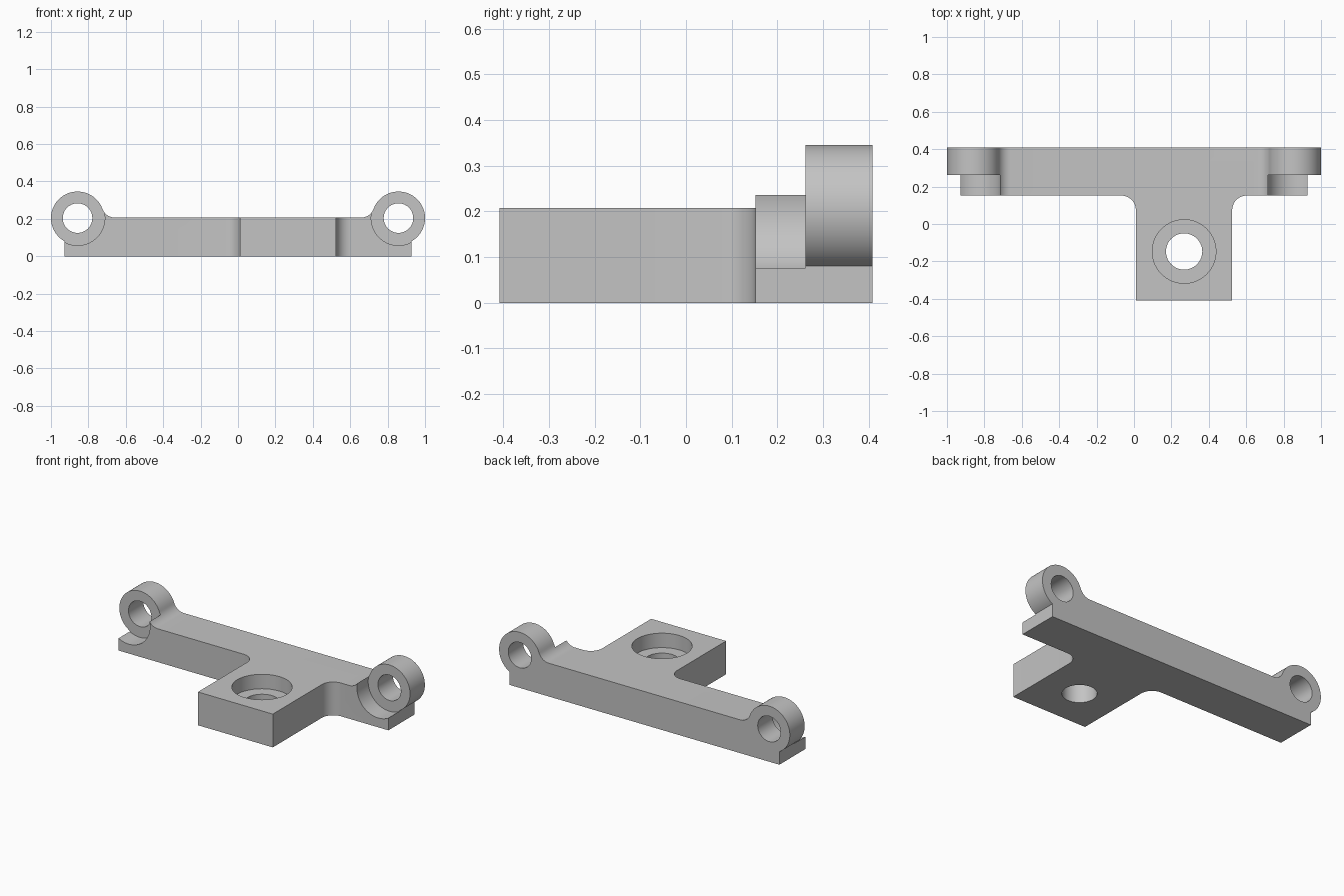
import bpy
import bmesh
from math import sin, cos, pi, sqrt, asin, atan2, radians
from mathutils import Vector, Matrix

cube = bpy.data.objects.get("Cube")
if cube:
    bpy.data.objects.remove(cube, do_unlink=True)

# Main dimensions
THICK = 0.207
BACK, STEP, BAR_FRONT, FRONT = 0.408, 0.262, 0.152, -0.408
END_X = 0.928
RING_X, RING_Z, RING_R, BORE_R, POCKET_R = 0.858, 0.204, 0.142, 0.079, 0.146
FILLET_R = 0.07
STEM_L, STEM_R, CORNER_R = 0.01, 0.525, 0.078
HOLE = (0.268, -0.147)

grey = bpy.data.materials.new("Plain grey")
grey.use_nodes = True
colour = (0.55, 0.55, 0.55, 1)
grey.diffuse_color = colour
grey.node_tree.nodes["Principled BSDF"].inputs["Base Color"].default_value = colour


def arc(cx, cy, r, a, b, n):
    return [(cx + r * cos(a + (b - a) * i / n), cy + r * sin(a + (b - a) * i / n))
            for i in range(n + 1)]


def finish(name, bm):
    bmesh.ops.recalc_face_normals(bm, faces=bm.faces)
    mesh = bpy.data.meshes.new(name)
    bm.to_mesh(mesh)
    bm.free()
    mesh.materials.append(grey)
    obj = bpy.data.objects.new(name, mesh)
    bpy.context.collection.objects.link(obj)
    return obj


def prism(name, points, offset):
    """Extrude a closed loop of 3D points."""
    bm = bmesh.new()
    face = bm.faces.new([bm.verts.new(p) for p in points])
    ext = bmesh.ops.extrude_face_region(bm, geom=[face])
    verts = [v for v in ext["geom"] if isinstance(v, bmesh.types.BMVert)]
    bmesh.ops.translate(bm, verts=verts, vec=Vector(offset))
    return finish(name, bm)


def cylinder(name, centre, radius, length, along_y=False):
    bm = bmesh.new()
    turn = Matrix.Rotation(pi / 2, 4, "X") if along_y else Matrix()
    bmesh.ops.create_cone(bm, cap_ends=True, segments=72, radius1=radius, radius2=radius,
                          depth=length, matrix=Matrix.Translation(centre) @ turn)
    return finish(name, bm)


def combine(target, tool, operation):
    mod = target.modifiers.new(tool.name, "BOOLEAN")
    mod.operation, mod.solver, mod.object = operation, "EXACT", tool
    bpy.context.view_layer.objects.active = target
    bpy.ops.object.modifier_apply(modifier=mod.name)
    bpy.data.objects.remove(tool, do_unlink=True)


# Crossbar profile: half outline from the bottom corner round the ring to the top
dz = THICK + FILLET_R - RING_Z
dx = sqrt((RING_R + FILLET_R) ** 2 - dz ** 2)
start = atan2(-sqrt(RING_R ** 2 - (END_X - RING_X) ** 2), END_X - RING_X)
tangent = pi - asin(dz / (RING_R + FILLET_R))
half = [(END_X, 0)]
half += arc(RING_X, RING_Z, RING_R, start, tangent, 48)
half += arc(RING_X - dx, THICK + FILLET_R, FILLET_R, tangent - pi, -pi / 2, 10)[1:]
outline = half + [(-x, z) for x, z in reversed(half)]
bracket = prism("mounting_bracket", [(x, BAR_FRONT, z) for x, z in outline],
                (0, BACK - BAR_FRONT, 0))

# Stem with rounded inside corners, overlapping the crossbar
deep = BAR_FRONT + 0.05
right = arc(STEM_R + CORNER_R, BAR_FRONT - CORNER_R, CORNER_R, pi, pi / 2, 14)
left = arc(STEM_L - CORNER_R, BAR_FRONT - CORNER_R, CORNER_R, pi / 2, 0, 14)
loop = [(STEM_L, FRONT), (STEM_R, FRONT)] + right
loop += [(right[-1][0], deep), (left[0][0], deep)] + left
stem = prism("stem", [(x, y, 0) for x, y in loop], (0, 0, THICK))
combine(bracket, stem, "UNION")

# Front pockets and bores at both rings
for side in (-1, 1):
    pocket = cylinder("pocket", (side * RING_X, STEP - 0.1, RING_Z), POCKET_R, 0.2, True)
    combine(bracket, pocket, "DIFFERENCE")
    bore = cylinder("bore", (side * RING_X, BACK, RING_Z), BORE_R, 0.6, True)
    combine(bracket, bore, "DIFFERENCE")

# Counterbored screw hole in the stem
combine(bracket, cylinder("counterbore", (*HOLE, THICK + 0.01), 0.17, 0.2), "DIFFERENCE")
combine(bracket, cylinder("screw_hole", (*HOLE, 0.1), 0.097, 0.6), "DIFFERENCE")

bpy.ops.object.select_all(action="DESELECT")
bracket.select_set(True)
bpy.context.view_layer.objects.active = bracket
bpy.ops.object.shade_smooth_by_angle(angle=radians(25))
